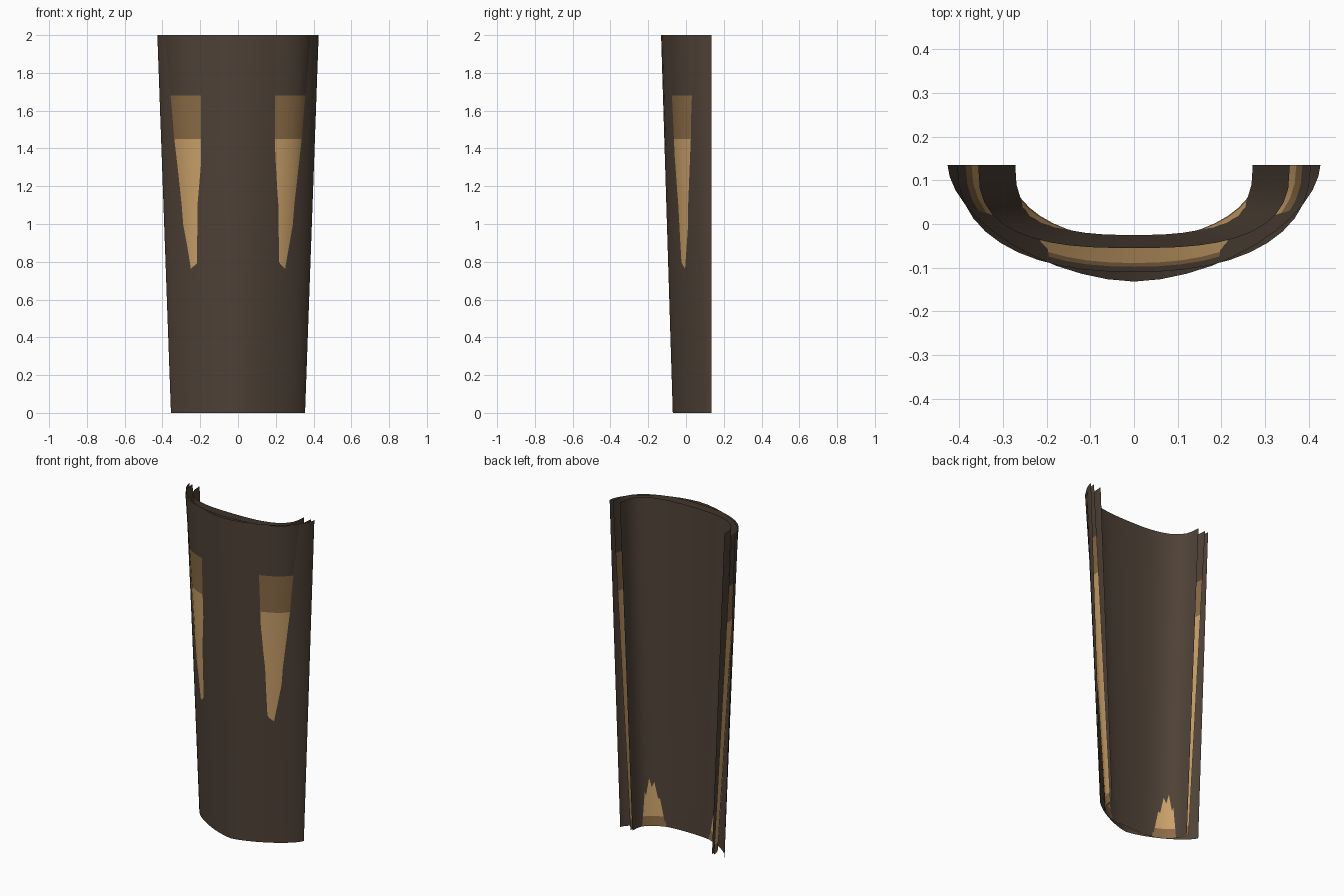
import bpy, bmesh, math

cube = bpy.data.objects.get("Cube")
if cube:
    bpy.data.objects.remove(cube, do_unlink=True)

BACK = 0.135       # y of the open rear edges
HEIGHT = 2.0
SEGMENTS = 22
LEVELS = [0, 0.06, 0.35, 0.7, 1.05, 1.45, 1.68, HEIGHT]


def material(name, rgb):
    mat = bpy.data.materials.new(name)
    mat.use_nodes = True
    color = (*rgb, 1)
    mat.diffuse_color = color
    bsdf = mat.node_tree.nodes["Principled BSDF"]
    bsdf.inputs["Base Color"].default_value = color
    bsdf.inputs["Roughness"].default_value = 0.9
    return mat


dark_brown = material("dark brown", (0.078, 0.054, 0.038))
mid_brown = material("mid brown", (0.26, 0.15, 0.062))
light_tan = material("light tan", (0.60, 0.36, 0.145))


def profile_point(step, width, depth, power):
    """Point on half of a superellipse; higher power means squarer corners."""
    u = -math.cos(math.pi * step / SEGMENTS)
    rise = max(0, 1 - abs(u) ** power) ** (1 / power)
    return u * width, BACK - depth * rise


def shell(name, bottom, top, mats, rule=None, flip=False):
    """Open curved sheet lofted from a bottom to a top (width, depth, power)."""
    bm = bmesh.new()
    rows = []
    for z in LEVELS:
        t = z / HEIGHT
        shape = [a + (b - a) * t for a, b in zip(bottom, top)]
        rows.append([bm.verts.new((*profile_point(i, *shape), z))
                     for i in range(SEGMENTS + 1)])
    for low, high in zip(rows, rows[1:]):
        for i in range(SEGMENTS):
            face = bm.faces.new((low[i], low[i + 1], high[i + 1], high[i]))
            if rule:
                face.material_index = rule(face.calc_center_median().z)
            if flip:
                face.normal_flip()
    mesh = bpy.data.meshes.new(name)
    bm.to_mesh(mesh)
    bm.free()
    obj = bpy.data.objects.new(name, mesh)
    bpy.context.collection.objects.link(obj)
    for mat in mats:
        mesh.materials.append(mat)
    bpy.ops.object.select_all(action="DESELECT")
    obj.select_set(True)
    bpy.context.view_layer.objects.active = obj
    bpy.ops.object.shade_smooth_by_angle(angle=math.radians(40))
    return obj


def band(z):
    """Colour of the middle sheet by height: dark tip, mid bands, tan body."""
    if z > 1.68:
        return 0
    return 1 if z > 1.45 or z < 0.06 else 2


# Outer sheet: widest, with a slightly pointed cross-section
shell("outer_sheath", (0.355, 0.205, 1.38), (0.427, 0.267, 1.72), [dark_brown])

# Middle sheet: breaks through its neighbours at the rounded corners
shell("middle_sheath", (0.285, 0.17, 2.12), (0.405, 0.245, 2.32),
      [dark_brown, mid_brown, light_tan], band)

# Inner sheet: narrowest and squarest, facing the open back
shell("inner_sheath", (0.272, 0.16, 2.8), (0.357, 0.19, 2.8),
      [dark_brown], flip=True)
